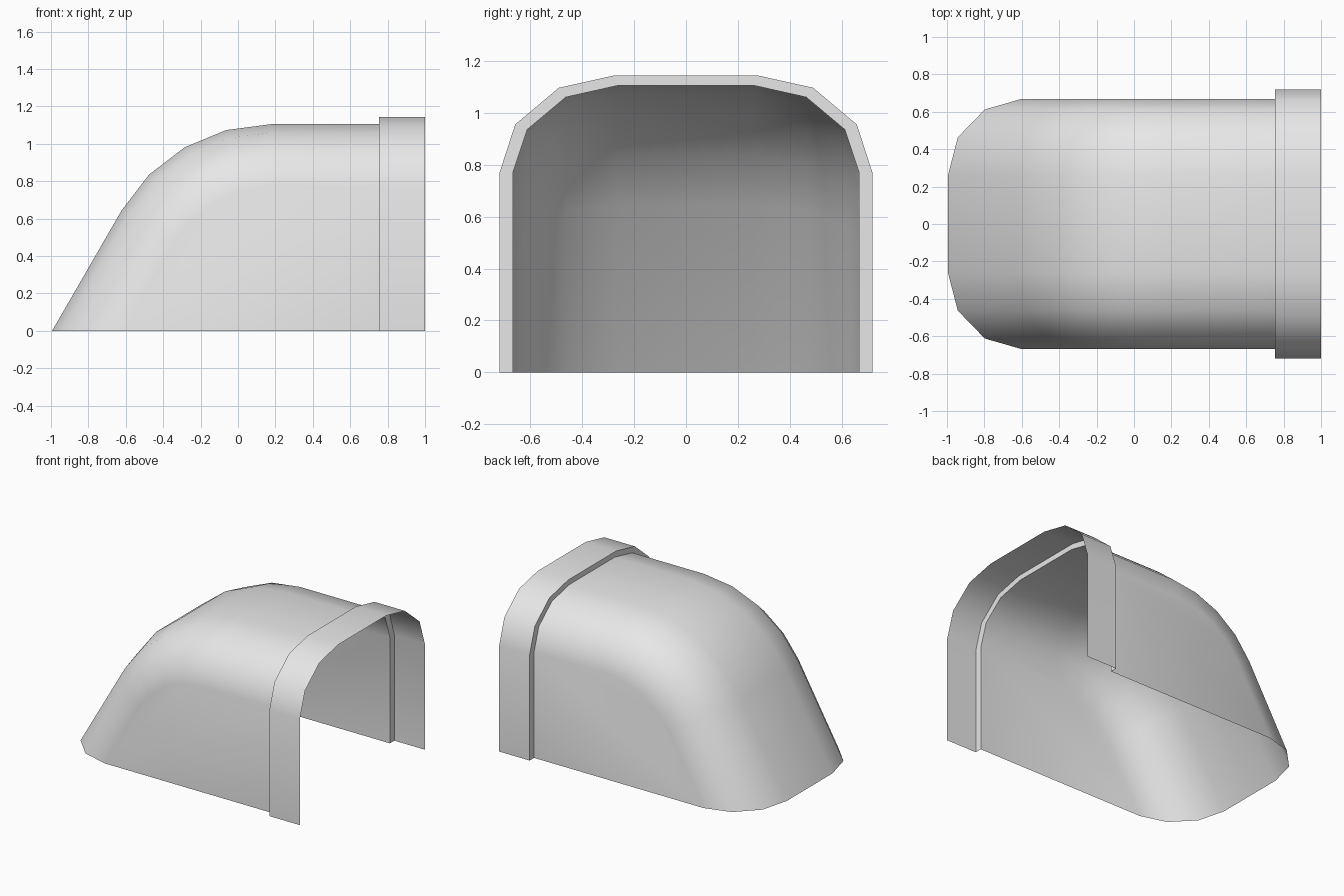
import bpy, bmesh
from math import sin, cos, tan, radians

cube = bpy.data.objects.get("Cube")
if cube:
    bpy.data.objects.remove(cube, do_unlink=True)

# One plain grey for the whole duct hood
grey = bpy.data.materials.new("plain_grey")
grey.use_nodes = True
grey.diffuse_color = (0.8, 0.8, 0.8, 1)
grey.node_tree.nodes["Principled BSDF"].inputs["Base Color"].default_value = (0.8, 0.8, 0.8, 1)

# Arch sections as (half width, height), from the side wall up to the crown
DUCT_ARCH = [(0.667, 0.77), (0.612, 0.935), (0.463, 1.06), (0.262, 1.105)]
COLLAR_ARCH = [(0.718, 0.77), (0.658, 0.955), (0.49, 1.096), (0.275, 1.144)]
CROWN = 1.105
JOINT_X = 0.755
BEND_X, BEND_R, BEND_ANGLE, BEND_STEPS = 0.175, 0.92, radians(60), 4


def mirrored(half):
    return half + [(-y, z) for y, z in reversed(half)]


def skin(bm, rings):
    """Join neighbouring rings of vertices with quads."""
    for a, b in zip(rings, rings[1:]):
        for i in range(len(a) - 1):
            bm.faces.new((a[i], a[i + 1], b[i + 1], b[i]))


def finish(bm, name):
    bmesh.ops.recalc_face_normals(bm, faces=bm.faces)
    top = max(bm.faces, key=lambda f: f.calc_center_median().z)
    if top.normal.z < 0:
        bmesh.ops.reverse_faces(bm, faces=bm.faces)
    mesh = bpy.data.meshes.new(name)
    bm.to_mesh(mesh)
    bm.free()
    mesh.materials.append(grey)
    obj = bpy.data.objects.new(name, mesh)
    bpy.context.collection.objects.link(obj)
    bpy.ops.object.select_all(action='DESELECT')
    obj.select_set(True)
    bpy.context.view_layer.objects.active = obj
    bpy.ops.object.shade_smooth_by_angle(angle=radians(40))


# Duct hood: arch swept straight, round the bend, then down to the ground
bm = bmesh.new()
arch = mirrored(DUCT_ARCH)
rings = [[bm.verts.new((JOINT_X, y, z)) for y, z in arch]]
for step in range(BEND_STEPS + 1):
    a = BEND_ANGLE * step / BEND_STEPS
    ring = []
    for y, z in arch:
        r = BEND_R - (CROWN - z)
        ring.append(bm.verts.new((BEND_X - r * sin(a), y, CROWN - BEND_R + r * cos(a))))
    rings.append(ring)
rings.append([bm.verts.new((v.co.x - v.co.z / tan(BEND_ANGLE), v.co.y, 0)) for v in rings[-1]])
skin(bm, rings)

# Flat side walls under the swept arch
for i in (0, -1):
    edge = [ring[i] for ring in rings]
    foot = bm.verts.new((JOINT_X, edge[0].co.y, 0))
    bm.faces.new([foot] + edge)
finish(bm, "duct_hood")

# Collar: step out from the duct, then a short wider sleeve
bm = bmesh.new()
inner = mirrored([(DUCT_ARCH[0][0], 0)] + DUCT_ARCH)
outer = mirrored([(COLLAR_ARCH[0][0], 0)] + COLLAR_ARCH)
skin(bm, [[bm.verts.new((x, y, z)) for y, z in section]
          for x, section in ((JOINT_X, inner), (JOINT_X, outer), (1.0, outer))])
finish(bm, "collar")
